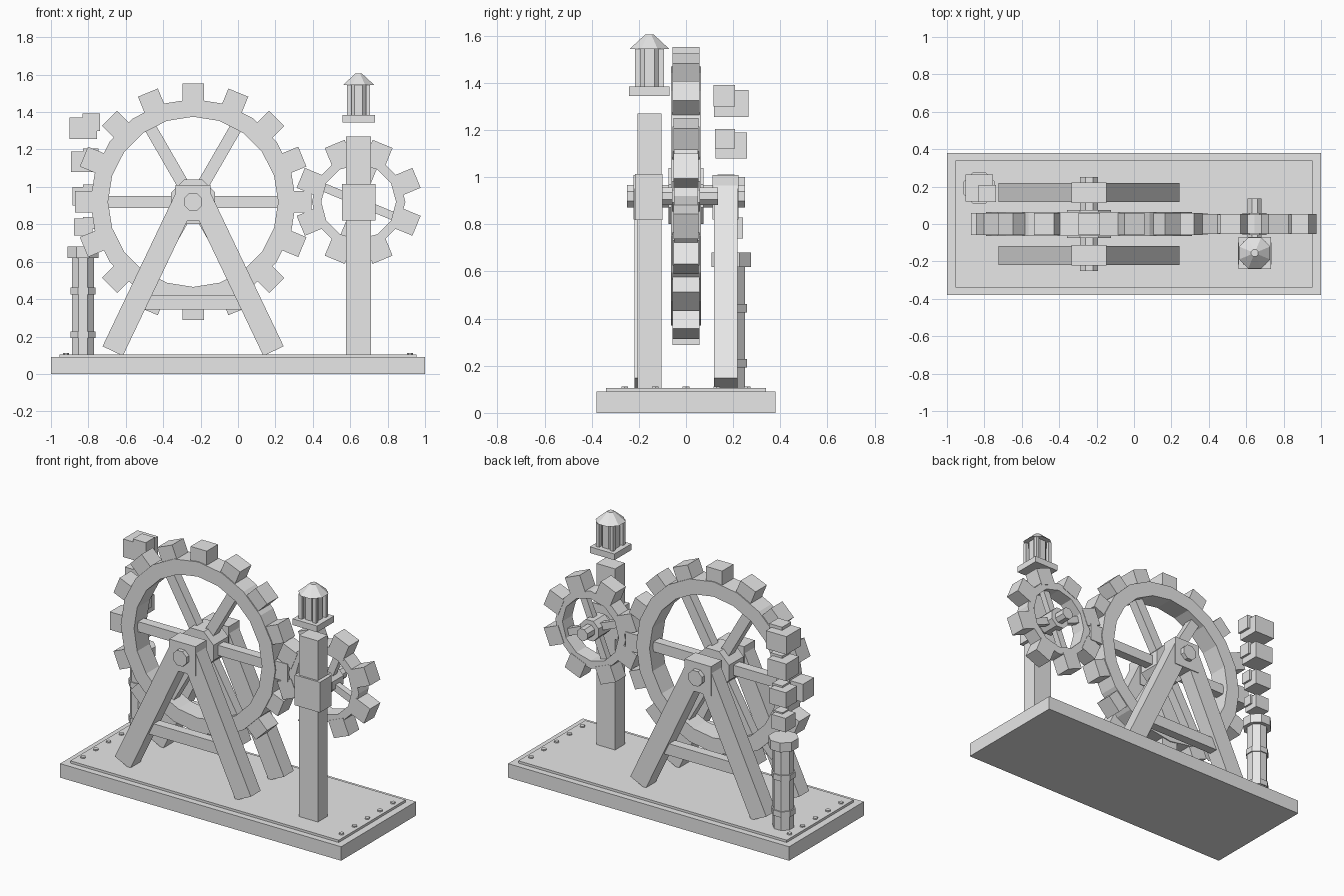
import bpy, bmesh, math
from mathutils import Matrix, Vector

if "Cube" in bpy.data.objects:
    bpy.data.objects.remove(bpy.data.objects["Cube"])

grey = bpy.data.materials.new("plain_grey")
grey.diffuse_color = (0.8, 0.8, 0.8, 1)
grey.use_nodes = True
grey.node_tree.nodes["Principled BSDF"].inputs["Base Color"].default_value = grey.diffuse_color


def finish(name, bm):
    bmesh.ops.recalc_face_normals(bm, faces=bm.faces)
    me = bpy.data.meshes.new(name)
    bm.to_mesh(me)
    bm.free()
    me.materials.append(grey)
    ob = bpy.data.objects.new(name, me)
    bpy.context.collection.objects.link(ob)
    return ob


def box(name, c, size, a=0.0):
    """Box turned by angle a in the xz plane."""
    bm = bmesh.new()
    m = Matrix.Translation(c) @ Matrix.Rotation(-a, 4, 'Y') @ Matrix.Diagonal((*size, 1))
    bmesh.ops.create_cube(bm, size=1, matrix=m)
    return finish(name, bm)


def prism(name, c, r, h, n=8, axis='Z', r2=None):
    """Regular prism or frustum with flat sides facing the main axes."""
    bm = bmesh.new()
    rot = Matrix.Rotation(math.pi / 2, 4, 'X') if axis == 'Y' else Matrix()
    m = Matrix.Translation(c) @ rot @ Matrix.Rotation(math.pi / n, 4, 'Z')
    bmesh.ops.create_cone(bm, cap_ends=True, segments=n, radius1=r,
                          radius2=r if r2 is None else r2, depth=h, matrix=m)
    return finish(name, bm)


def ring(name, cx, cz, ro, ri, hy, n):
    """Square-section rim lying in the xz plane."""
    bm = bmesh.new()
    loops = []
    for i in range(n):
        a = math.pi / 2 + math.tau * i / n
        loops.append([bm.verts.new((cx + r * math.cos(a), y, cz + r * math.sin(a)))
                      for r, y in ((ro, -hy), (ro, hy), (ri, hy), (ri, -hy))])
    for i in range(n):
        p, q = loops[i], loops[(i + 1) % n]
        for k in range(4):
            bm.faces.new((p[k], p[(k + 1) % 4], q[(k + 1) % 4], q[k]))
    return finish(name, bm)


def radial(name, cx, cz, r0, r1, wy, wt, n, phase):
    """Ring of boxes pointing outwards, for teeth and spokes."""
    for i in range(n):
        a = phase + math.tau * i / n
        r = (r0 + r1) / 2
        box(name, (cx + r * math.cos(a), 0, cz + r * math.sin(a)), (r1 - r0, wy, wt), a)


# Base
box("base", (0, 0, 0.045), (2, 0.76, 0.09))
box("base_plate", (0, 0, 0.0975), (1.91, 0.68, 0.015))
for s in (-1, 1):
    for k in range(-2, 3):
        prism("rivet", (s * 0.92, k * 0.13, 0.108), 0.016, 0.01, 6)

# Large toothed wheel
X, Z = -0.24, 0.92
ring("large_rim", X, Z, 0.55, 0.455, 0.064, 20)
radial("large_tooth", X, Z, 0.52, 0.632, 0.115, 0.115, 16, 0)
radial("large_spoke", X, Z, 0.05, 0.48, 0.06, 0.065, 6, 0)
prism("large_hub", (X, 0, Z), 0.128, 0.15, 8, 'Y')
prism("large_axle", (X, 0, Z), 0.052, 0.5, 8, 'Y')

# A-frame supports on both sides
for y in (-0.168, 0.168):
    for s in (-1, 1):
        a, b = Vector((X + s * 0.43, y, 0.122)), Vector((X + s * 0.03, y, 0.96))
        d = b - a
        box("frame_leg", (a + b) / 2, (d.length, 0.1, 0.12), math.atan2(d.z, d.x))
    box("frame_cap", (X, y, 0.915), (0.188, 0.11, 0.19))
    box("frame_crossbar", (X, y, 0.383), (0.55, 0.06, 0.075))

# Small toothed wheel
x = 0.645
ring("small_rim", x, Z, 0.25, 0.2, 0.05, 12)
radial("small_tooth", x, Z, 0.225, 0.335, 0.105, 0.115, 8, math.pi / 8)
radial("small_spoke", x, Z, 0.03, 0.215, 0.04, 0.045, 4, -math.pi / 8)
prism("small_hub", (x, 0, Z), 0.07, 0.12, 8, 'Y')
prism("small_axle", (x, -0.03, Z), 0.04, 0.33, 8, 'Y')

# Post with bearing block
box("post", (x, -0.155, 0.6875), (0.134, 0.1, 1.165))
box("post_bearing", (x, -0.158, 0.917), (0.18, 0.118, 0.195))

# Lantern above the post
box("lantern_base", (x, -0.155, 1.365), (0.175, 0.172, 0.04))
prism("lantern_glass", (x, -0.155, 1.465), 0.055, 0.16)
for sx in (-1, 1):
    for sy in (-1, 1):
        box("lantern_bar", (x + sx * 0.05, -0.155 + sy * 0.05, 1.465), (0.023, 0.023, 0.16))
prism("lantern_roof", (x, -0.155, 1.575), 0.09, 0.06, r2=0.02)

# Chimney pipe at the back left
px, py = -0.828, 0.192
prism("chimney", (px, py, 0.38), 0.064, 0.55)
for z in (0.21, 0.443):
    prism("chimney_collar", (px, py, z), 0.072, 0.036)
prism("chimney_cap", (px, py, 0.65), 0.09, 0.06)

# Smoke puffs: a large block with a smaller one at its corner
for z, w, h in ((0.785, 0.1, 0.09), (0.95, 0.115, 0.1), (1.135, 0.132, 0.11), (1.313, 0.146, 0.116)):
    box("smoke_puff", (px, py, z), (w, w, h))
    box("smoke_puff_small", (px + 0.3 * w, py - 0.2 * w, z + 0.22 * w),
        (0.63 * w, 0.63 * w, 0.63 * w))
